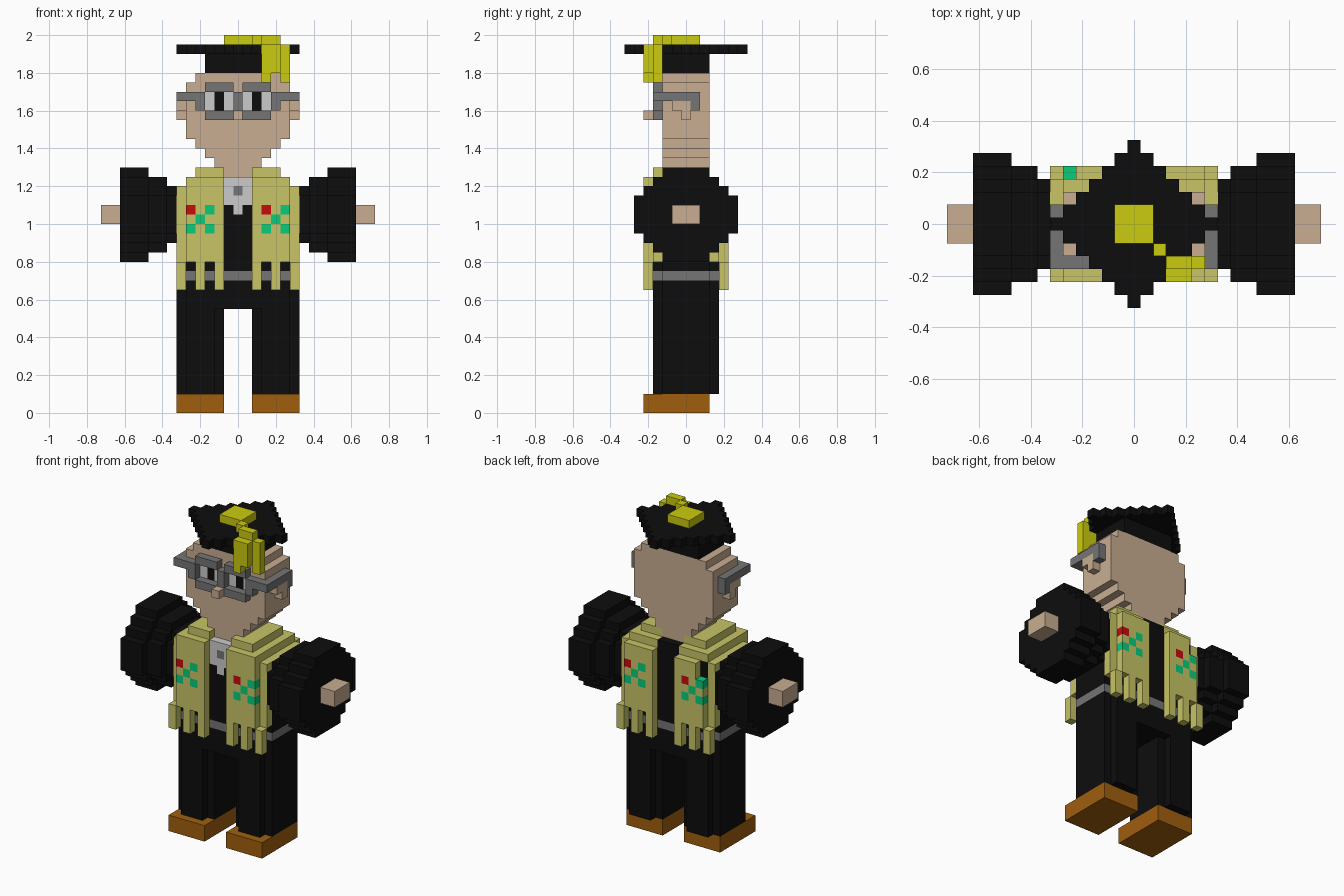
import bpy, bmesh
from mathutils import Vector

if "Cube" in bpy.data.objects:
    bpy.data.objects.remove(bpy.data.objects["Cube"])

U = 0.05          # size of one block
COLOURS = {
    "black": (0.004, 0.004, 0.004), "skin": (0.58, 0.42, 0.285),
    "pale_yellow": (0.58, 0.555, 0.133), "bright_yellow": (0.60, 0.60, 0.005),
    "grey": (0.178, 0.178, 0.178), "light_grey": (0.60, 0.60, 0.60),
    "brown": (0.352, 0.114, 0.004), "red": (0.58, 0.003, 0.004),
    "green": (0.003, 0.60, 0.195),
}
MATS = {}
for name, rgb in COLOURS.items():
    MATS[name] = bpy.data.materials.new(name)
    MATS[name].diffuse_color = (*rgb, 1)

cells = {}        # block position -> (part, colour)


def fill(part, colour, x0, x1, y0, y1, z0, z1, mirror=False):
    """Fill a box of blocks; later boxes replace earlier ones, None carves."""
    for i in range(round(x0 / U + .5), round(x1 / U + .5)):
        for j in range(round(y0 / U + .5), round(y1 / U + .5)):
            for k in range(round(z0 / U), round(z1 / U)):
                for s in ((1, -1) if mirror else (1,)):
                    if colour:
                        cells[(s * i, j, k)] = (part, colour)
                    else:
                        cells.pop((s * i, j, k), None)


# Shoes and legs (legs have notched corners)
fill("shoes", "brown", .075, .325, -.225, .125, 0, .1, True)
fill("legs", "black", .075, .325, -.125, .125, .1, .55, True)
fill("legs", "black", .125, .275, -.175, .175, .1, .55, True)

# Gown body with belt
for z0, z1, part, col in ((.55, 1.2, "gown_body", "black"), (.7, .75, "belt", "grey")):
    fill(part, col, -.325, .325, -.125, .125, z0, z1)
    fill(part, col, -.275, .275, -.175, .175, z0, z1)
fill("gown_body", "black", -.225, .225, -.125, .125, 1.2, 1.25)
fill("gown_body", "black", -.075, .075, -.175, .175, 1.2, 1.25)

# Shirt front with button
fill("shirt", "light_grey", -.075, .075, -.175, -.125, 1.1, 1.25)
fill("shirt", "light_grey", -.025, .025, -.175, -.125, 1.05, 1.1)
fill("shirt", "grey", -.025, .025, -.175, -.125, 1.15, 1.2)

# Flared round sleeves and hands
for x0, x1, shrink in ((.325, .375, 2), (.375, .475, 1), (.475, .625, 0)):
    d = shrink * U
    for step in range(4):
        w, h = .275 - step * U, .10 + step * U
        fill("sleeves", "black", x0, x1, -(w - d), w - d,
             max(1.05 - h, .8 + d), min(1.05 + h, 1.3 - d), True)
fill("hands", "skin", .625, .725, -.075, .075, 1.0, 1.1, True)

# Stole: front and back panels, edge columns, fringe
for y0, y1, e0, e1, top in ((-.225, -.175, -.175, -.125, 1.25),
                            (.175, .225, .125, .175, 1.2)):
    fill("stole", "pale_yellow", .075, .275, y0, y1, .8, top, True)
    fill("stole", "pale_yellow", .275, .325, e0, e1, .8, 1.2, True)
    for x in (.075, .175, .275):
        fill("stole", "pale_yellow", x, x + U, y0, y1, .65, .8, True)
# Stole over the shoulders
fill("stole", "pale_yellow", .075, .225, -.175, .125, 1.25, 1.3, True)
fill("stole", "pale_yellow", .225, .275, -.175, .175, 1.2, 1.25, True)
fill("stole", "pale_yellow", .075, .225, -.175, -.125, 1.2, 1.25, True)
fill("stole", "pale_yellow", .075, .225, .125, .175, 1.2, 1.25, True)
fill("stole", "pale_yellow", .275, .325, -.125, .125, 1.15, 1.2, True)
fill("stole", None, -.275, -.225, .175, .225, 1.1, 1.2)
# Stole decoration: one red and four green dots on each panel
for cx in (-.2, .2):
    for y0, s in ((-.225, 1), (.175, -1)):
        for dx, z, col in ((-U, 1.05, "red"), (U, 1.05, "green"), (0, 1.0, "green"),
                           (-U, .95, "green"), (U, .95, "green")):
            x = cx + s * dx
            fill("stole", col, x - U / 2, x + U / 2, y0, y0 + U, z, z + U)

# Head: stepped outline of constant depth
for w, z0, z1 in ((.075, 1.25, 1.3), (.125, 1.3, 1.35), (.175, 1.35, 1.4),
                  (.225, 1.4, 1.45), (.275, 1.45, 1.75), (.225, 1.75, 1.8)):
    fill("head", "skin", -w, w, -.125, .125, z0, z1)
fill("head", "skin", -.025, .025, -.225, -.125, 1.55, 1.6)            # nose
fill("head", "skin", .275, .325, -.075, .025, 1.6, 1.65, True)        # ears
fill("head", "skin", .275, .325, -.025, .025, 1.55, 1.6, True)
fill("head", "light_grey", .025, .175, -.125, -.075, 1.6, 1.7, True)  # eyes
fill("head", "black", .075, .125, -.125, -.075, 1.6, 1.7, True)

# Glasses: rims, bridge, hinges and temples
for x0, x1, y0, y1, z0, z1 in (
        (.025, .175, -.175, -.125, 1.7, 1.75), (.025, .175, -.175, -.125, 1.55, 1.6),
        (-.025, .025, -.175, -.125, 1.6, 1.7), (.175, .225, -.175, -.125, 1.6, 1.65),
        (.175, .325, -.175, -.125, 1.65, 1.7), (.275, .325, -.125, .075, 1.65, 1.7),
        (.275, .325, .025, .075, 1.6, 1.65)):
    fill("glasses", "grey", x0, x1, y0, y1, z0, z1, True)

# Flat cap: crown and diamond board
fill("cap", "black", -.175, .175, -.125, .125, 1.8, 1.9)
for j in range(-6, 7):
    w = (6 - abs(j) + .5) * U
    fill("cap", "black", -w, w, (j - .5) * U, (j + .5) * U, 1.9, 1.95)

# Tassel: top pad, cord and hanging strands
for b in ((-.075, .075, -.075, .075, 1.95, 2), (.075, .125, -.125, -.075, 1.95, 2),
          (.125, .225, -.175, -.125, 1.95, 2), (.125, .175, -.225, -.175, 1.75, 1.95),
          (.175, .225, -.225, -.125, 1.8, 1.95), (.225, .275, -.175, -.125, 1.75, 1.95)):
    fill("tassel", "bright_yellow", *b)

# Turn each part's blocks into one closed mesh
# each side: direction and the four corners, counter-clockwise from outside
SIDES = []
for a in range(3):
    for s in (1, -1):
        n, u, v = Vector(), Vector(), Vector()
        n[a], u[(a + 1) % 3], v[(a + 2) % 3] = s, 1, s
        SIDES.append((n, [(n + p * u + q * v) / 2
                          for p, q in ((-1, -1), (1, -1), (1, 1), (-1, 1))]))

for part in sorted({p for p, _ in cells.values()}):
    own = {c: col for c, (p, col) in cells.items() if p == part}
    used = sorted(set(own.values()))
    bm = bmesh.new()
    verts = {}
    for c, col in own.items():
        for n, corners in SIDES:
            if (c[0] + int(n.x), c[1] + int(n.y), c[2] + int(n.z)) in own:
                continue
            ring = []
            for k in corners:
                key = (round(2 * (c[0] + k.x)), round(2 * (c[1] + k.y)),
                       round(2 * (c[2] + k.z)))
                if key not in verts:
                    verts[key] = bm.verts.new((key[0] * U / 2, key[1] * U / 2,
                                               (key[2] + 1) * U / 2))
                ring.append(verts[key])
            bm.faces.new(ring).material_index = used.index(col)
    bm.normal_update()
    bmesh.ops.dissolve_limit(bm, angle_limit=0.01, verts=bm.verts[:],
                             edges=bm.edges[:], delimit={'MATERIAL'})
    mesh = bpy.data.meshes.new(part)
    bm.to_mesh(mesh)
    bm.free()
    for col in used:
        mesh.materials.append(MATS[col])
    bpy.context.collection.objects.link(bpy.data.objects.new(part, mesh))

for m in bpy.data.materials:
    if m.users and not m.is_grease_pencil:
        m.use_nodes = True
        m.node_tree.nodes["Principled BSDF"].inputs["Base Color"].default_value = m.diffuse_color
